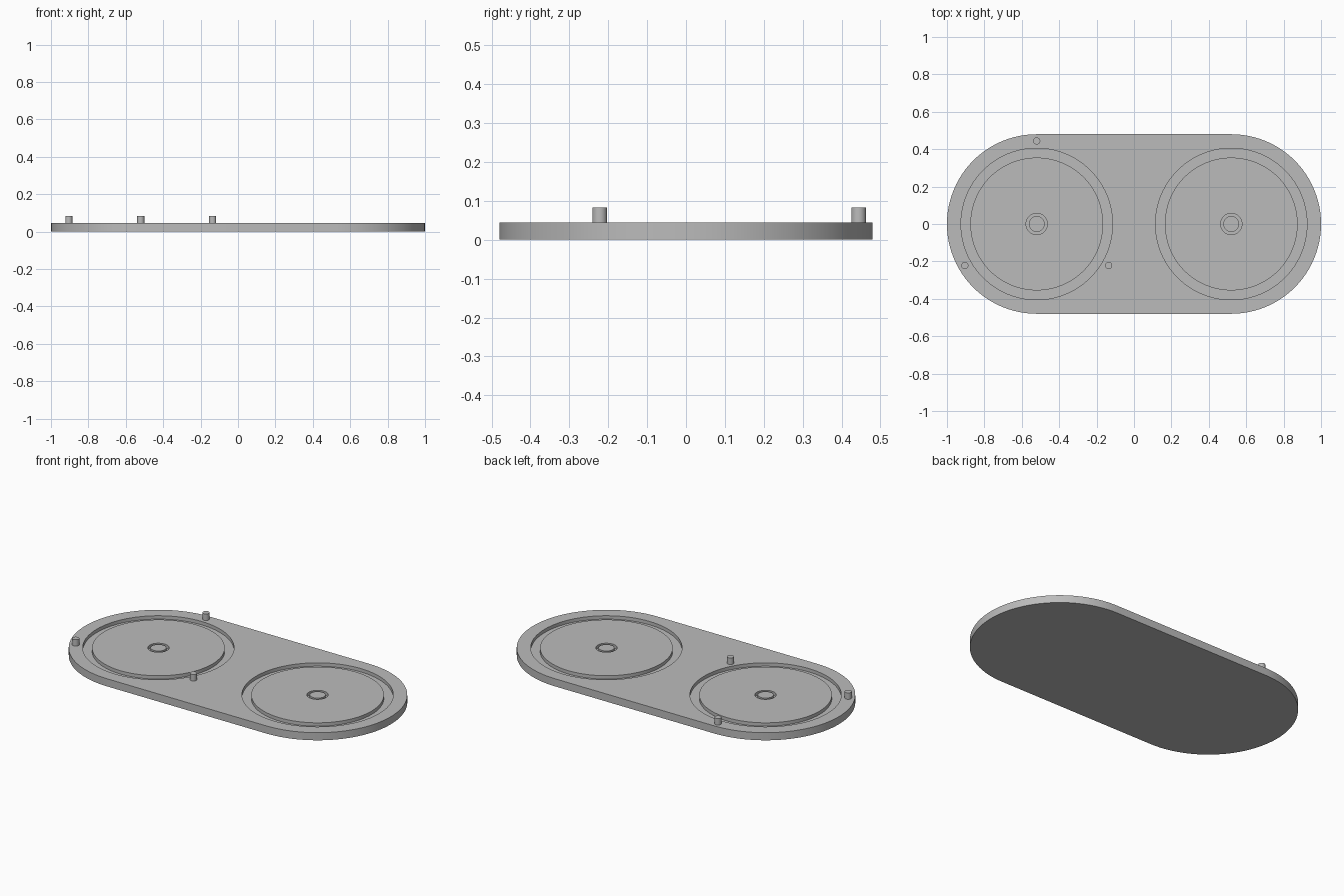
import bpy, bmesh, math
from mathutils import Vector, Matrix

cube = bpy.data.objects.get("Cube")
if cube:
    bpy.data.objects.remove(cube, do_unlink=True)

grey = bpy.data.materials.new("plain grey")
grey.use_nodes = True
COLOUR = (0.5, 0.5, 0.5, 1)
grey.diffuse_color = COLOUR
grey.node_tree.nodes["Principled BSDF"].inputs["Base Color"].default_value = COLOUR

CENTRE, RADIUS, DECK = 0.52, 0.48, 0.045
GROOVE_FLOOR = 0.025
PEG_RADIUS, PEG_TOP, PEG_CIRCLE = 0.019, 0.083, 0.444


def make_object(name, bm):
    bmesh.ops.recalc_face_normals(bm, faces=bm.faces)
    mesh = bpy.data.meshes.new(name)
    bm.to_mesh(mesh)
    bm.free()
    mesh.materials.append(grey)
    obj = bpy.data.objects.new(name, mesh)
    bpy.context.collection.objects.link(obj)
    return obj


def activate(obj):
    bpy.ops.object.select_all(action='DESELECT')
    obj.select_set(True)
    bpy.context.view_layer.objects.active = obj


def smooth(obj):
    activate(obj)
    bpy.ops.object.shade_smooth_by_angle(angle=math.radians(30))


def ring_cutter(x, inner, outer, floor):
    """Tube used to carve a circular groove into the deck."""
    bm = bmesh.new()
    profile = [(inner, floor), (outer, floor), (outer, 0.1), (inner, 0.1)]
    verts = [bm.verts.new((x + r, 0, z)) for r, z in profile]
    edges = [bm.edges.new((verts[i], verts[(i + 1) % 4])) for i in range(4)]
    bmesh.ops.spin(bm, geom=verts + edges, cent=(x, 0, 0), axis=(0, 0, 1),
                   angle=math.tau, steps=96, use_merge=True)
    bmesh.ops.remove_doubles(bm, verts=bm.verts, dist=1e-5)
    cutter = make_object("groove_cutter", bm)
    cutter.hide_render = True
    return cutter


# Rounded base plate
bm = bmesh.new()
STEPS = 48
outline = []
for side in (1, -1):
    for i in range(STEPS + 1):
        a = math.pi * i / STEPS - side * math.pi / 2
        outline.append(bm.verts.new((side * CENTRE + RADIUS * math.cos(a),
                                     RADIUS * math.sin(a), 0)))
face = bm.faces.new(outline)
raised = bmesh.ops.extrude_face_region(bm, geom=[face])["geom"]
bmesh.ops.translate(bm, vec=(0, 0, DECK),
                    verts=[v for v in raised if isinstance(v, bmesh.types.BMVert)])
base = make_object("base_plate", bm)

# Wide groove around each disc and small groove around each hub
for x in (-CENTRE, CENTRE):
    for inner, outer in ((0.355, 0.405), (0.042, 0.057)):
        cutter = ring_cutter(x, inner, outer, GROOVE_FLOOR)
        mod = base.modifiers.new("groove", 'BOOLEAN')
        mod.operation = 'DIFFERENCE'
        mod.solver = 'EXACT'
        mod.object = cutter
        activate(base)
        bpy.ops.object.modifier_apply(modifier=mod.name)
        bpy.data.objects.remove(cutter, do_unlink=True)
smooth(base)

# Three locating pegs around the right-hand disc
for i, name in enumerate(("back_peg", "outer_peg", "inner_peg")):
    a = math.pi / 2 + i * math.tau / 3
    bottom = DECK - 0.01
    place = Vector((-CENTRE + PEG_CIRCLE * math.cos(a),
                    PEG_CIRCLE * math.sin(a), (bottom + PEG_TOP) / 2))
    bm = bmesh.new()
    bmesh.ops.create_cone(bm, cap_ends=True, segments=32, radius1=PEG_RADIUS,
                          radius2=PEG_RADIUS, depth=PEG_TOP - bottom,
                          matrix=Matrix.Translation(place))
    smooth(make_object(name, bm))
